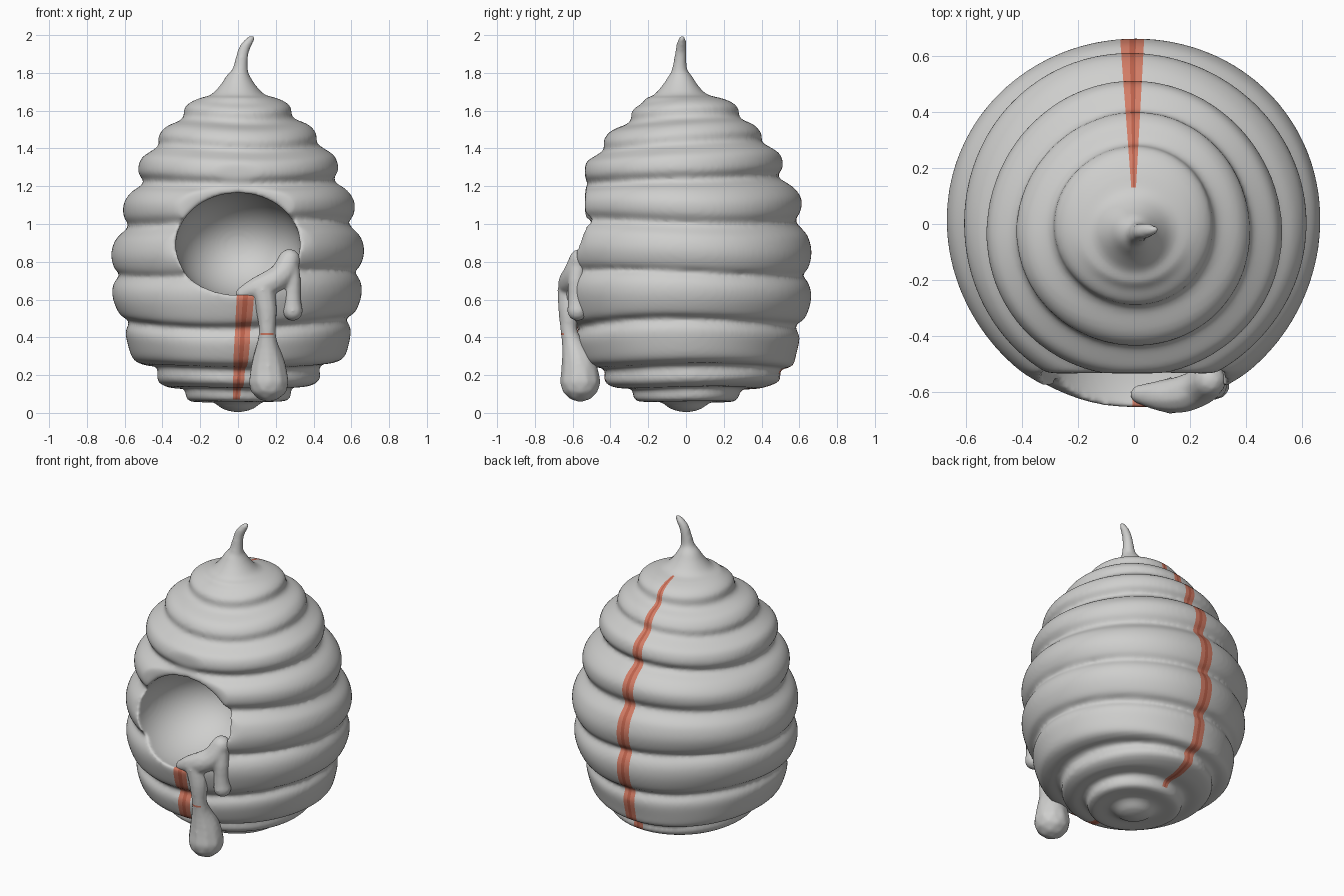
import bpy, bmesh, math
from mathutils import Vector, Matrix

default = bpy.data.objects.get("Cube")
if default:
    bpy.data.objects.remove(default, do_unlink=True)


def material(name, rgb):
    mat = bpy.data.materials.new(name)
    mat.use_nodes = True
    mat.diffuse_color = (*rgb, 1)
    bsdf = next(n for n in mat.node_tree.nodes if n.type == 'BSDF_PRINCIPLED')
    bsdf.inputs["Base Color"].default_value = (*rgb, 1)
    return mat


clay = material("pale grey", (0.62, 0.62, 0.61))
red = material("light red", (0.64, 0.2, 0.13))
dark_red = material("deep red", (0.5, 0.12, 0.07))


def new_object(name, bm):
    mesh = bpy.data.meshes.new(name)
    bm.to_mesh(mesh)
    bm.free()
    ob = bpy.data.objects.new(name, mesh)
    bpy.context.collection.objects.link(ob)
    return ob


def spline(points, steps):
    """Catmull-Rom interpolation through tuples of any length."""
    pts = [Vector(p) for p in points]
    pts = [pts[0]] + pts + [pts[-1]]
    out = []
    for a, b, c, d in zip(pts, pts[1:], pts[2:], pts[3:]):
        for i in range(steps):
            t = i / steps
            out.append(0.5 * (2 * b + (c - a) * t + (2 * a - 5 * b + 4 * c - d) * t ** 2
                              + (3 * b - a - 3 * c + d) * t ** 3))
    return out + [pts[-1]]


def ramp(value, low, high):
    """Smooth step from 0 at low to 1 at high."""
    t = min(1, max(0, (value - low) / (high - low)))
    return t * t * (3 - 2 * t)


def add_strand(bm, points, steps=8):
    """Chain of overlapping balls (x, y, z, radius) along a smooth path."""
    for x, y, z, r in spline(points, steps):
        bmesh.ops.create_icosphere(bm, subdivisions=2, radius=max(r, 0.01),
                                   matrix=Matrix.Translation((x, y, z)))


def add_remesh(ob, voxel):
    mod = ob.modifiers.new("fuse", 'REMESH')
    mod.mode = 'VOXEL'
    mod.voxel_size = voxel


def add_smooth(ob, repeats):
    mod = ob.modifiers.new("soften", 'SMOOTH')
    mod.factor = 0.5
    mod.iterations = repeats


def bake(ob):
    deps = bpy.context.evaluated_depsgraph_get()
    mesh = bpy.data.meshes.new_from_object(ob.evaluated_get(deps))
    ob.modifiers.clear()
    ob.data = mesh
    mesh.materials.clear()
    for mat in (clay, red, dark_red):
        mesh.materials.append(mat)
    mesh.shade_smooth()


def slice_faces(bm, faces, height, normal):
    """Cut a clean edge through the given faces."""
    geom = set(faces)
    for f in faces:
        geom.update(f.edges)
        geom.update(f.verts)
    bmesh.ops.bisect_plane(bm, geom=list(geom), dist=1e-5,
                           plane_co=(0, 0, height), plane_no=normal)


# Hive: ringed profile (radius, height) turned around the axis
profile = [
    (0, 0), (.08, .02), (.14, .06), (.25, .06), (.28, .09), (.28, .13),
    (.37, .135), (.43, .17), (.43, .24), (.5, .25), (.56, .28), (.59, .37),
    (.595, .43), (.57, .48), (.62, .51), (.655, .59), (.66, .66), (.64, .71),
    (.615, .735), (.65, .77), (.67, .85), (.65, .93), (.605, .98), (.58, 1.01),
    (.61, 1.06), (.61, 1.13), (.57, 1.19), (.5, 1.24), (.53, 1.29), (.515, 1.36),
    (.46, 1.4), (.415, 1.43), (.42, 1.47), (.38, 1.52), (.29, 1.56), (.285, 1.61),
    (.25, 1.645), (.19, 1.67), (.14, 1.685), (.09, 1.74), (.05, 1.8), (0, 1.82)]
rings, sides = spline(profile, 4), 128
bm = bmesh.new()
loops = []
for r, z in rings[1:-1]:
    loop = []
    sway = 0.015 * min(1, z * 3, max(0, 1.7 - z) * 4)
    # middle rings lean forward and sag over the entrance, a low ring swells at the back
    lean = -0.02 * ramp(z, 1.1, 1.25) + 0.015 * ramp(z, 1.5, 1.56) - 0.025 * ramp(z, 1.65, 1.7)
    swell = 0.075 * math.exp(-((z - .2) / .06) ** 2)
    sag = 0.05 * ramp(z, .95, 1.25) * (1 - .6 * ramp(z, 1.4, 1.6))
    sag += 0.02 * ramp(z, .3, .4) * (1 - ramp(z, .5, .6))
    flatten = ramp(z, .8, 1)
    for i in range(sides):
        a = math.tau * i / sides
        rr = max(r, 0.002) * (1 + 0.008 * math.sin(3 * a + 7 * z))
        x, y = rr * math.cos(a), rr * math.sin(a) + lean
        y += swell * max(0, math.sin(a))
        y += flatten * max(0, -.535 - y)
        zz = z + sway * math.sin(2 * a + 4 * z) + 0.5 * sway * math.sin(a + 2)
        if z < 1.66:
            zz -= sag * max(0, -math.sin(a)) ** 2
        loop.append(bm.verts.new((x, y, zz)))
    loops.append(loop)
for low, high in zip(loops, loops[1:]):
    for i in range(sides):
        j = (i + 1) % sides
        bm.faces.new((low[i], low[j], high[j], high[i]))
bm.faces.new(loops[0][::-1])
bm.faces.new(loops[-1])

# Curled tip on top, fused into the hive
add_strand(bm, [(0, -.03, 1.64, .09), (.005, -.035, 1.73, .065), (.01, -.035, 1.79, .048),
                (.017, -.032, 1.86, .037), (.03, -.027, 1.92, .032),
                (.052, -.023, 1.96, .028), (.077, -.02, 1.987, .019)])
hive = new_object("hive", bm)

# Bowl-shaped entrance hollowed out of the front
bm = bmesh.new()
bmesh.ops.create_uvsphere(bm, u_segments=64, v_segments=32, radius=1,
                          matrix=Matrix.Translation((0, -.5, .885)) @ Matrix.Diagonal((.33, .4, .28, 1)))
cutter = new_object("entrance_cutter", bm)
cutter.hide_render = True
add_remesh(hive, 0.014)
cut = hive.modifiers.new("entrance", 'BOOLEAN')
cut.operation = 'DIFFERENCE'
cut.solver = 'EXACT'
cut.object = cutter
add_remesh(hive, 0.012)
add_smooth(hive, 8)
bake(hive)
bpy.data.objects.remove(cutter, do_unlink=True)

# Painted seams (side, slant, slopes): cut clean edges, then colour the wedges
middle = 0.4
seams = [(1, 0, (-.075, -.025, .01, .055)), (-1, .06, (-.03, .02, .06, .11))]
bm = bmesh.new()
bm.from_mesh(hive.data)
for side, slant, slopes in seams:
    for k in slopes:
        faces = [f for f in bm.faces if f.calc_center_median().y * side > 0.05
                 and abs(f.calc_center_median().x) < 0.2]
        slice_faces(bm, faces, middle, (1, -k * side, -slant))
for f in bm.faces:
    f.smooth = True
    c = f.calc_center_median()
    back = c.y > .13 and .09 < c.z < 1.7
    front = c.y < -.1 and .07 < c.z < .64 and (c.z < .55 or c.y < -.605)
    if back or front:
        side, slant, s = seams[0 if back else 1]
        k = (c.x - slant * (c.z - middle)) / abs(c.y)
        if s[0] < k < s[3]:
            f.material_index = 2 if s[1] < k < s[2] else 1
bm.to_mesh(hive.data)
bm.free()

# Thick drip running off the entrance rim
bm = bmesh.new()
add_strand(bm, [(.02, -.61, .63, .035), (.09, -.615, .66, .055), (.17, -.61, .69, .068),
                (.235, -.585, .735, .068), (.272, -.56, .81, .06)])
add_strand(bm, [(.13, -.615, .65, .066), (.15, -.62, .55, .058), (.155, -.62, .44, .046),
                (.155, -.6, .36, .058), (.16, -.567, .25, .093), (.163, -.56, .165, .109)])
add_strand(bm, [(.275, -.57, .78, .05), (.286, -.58, .7, .048), (.288, -.58, .6, .047),
                (.29, -.575, .54, .055)])
drip = new_object("drip", bm)
add_remesh(drip, 0.01)
add_smooth(drip, 6)
bake(drip)

# Thin painted dash across the neck of the drip
dash = (.412, .424)
bm = bmesh.new()
bm.from_mesh(drip.data)
for height in dash:
    slice_faces(bm, bm.faces[:], height, (0, 0, 1))
for f in bm.faces:
    f.smooth = True
    c = f.calc_center_median()
    if dash[0] < c.z < dash[1] and c.y < -.6 and .12 < c.x < .185:
        f.material_index = 1
bm.to_mesh(drip.data)
bm.free()
